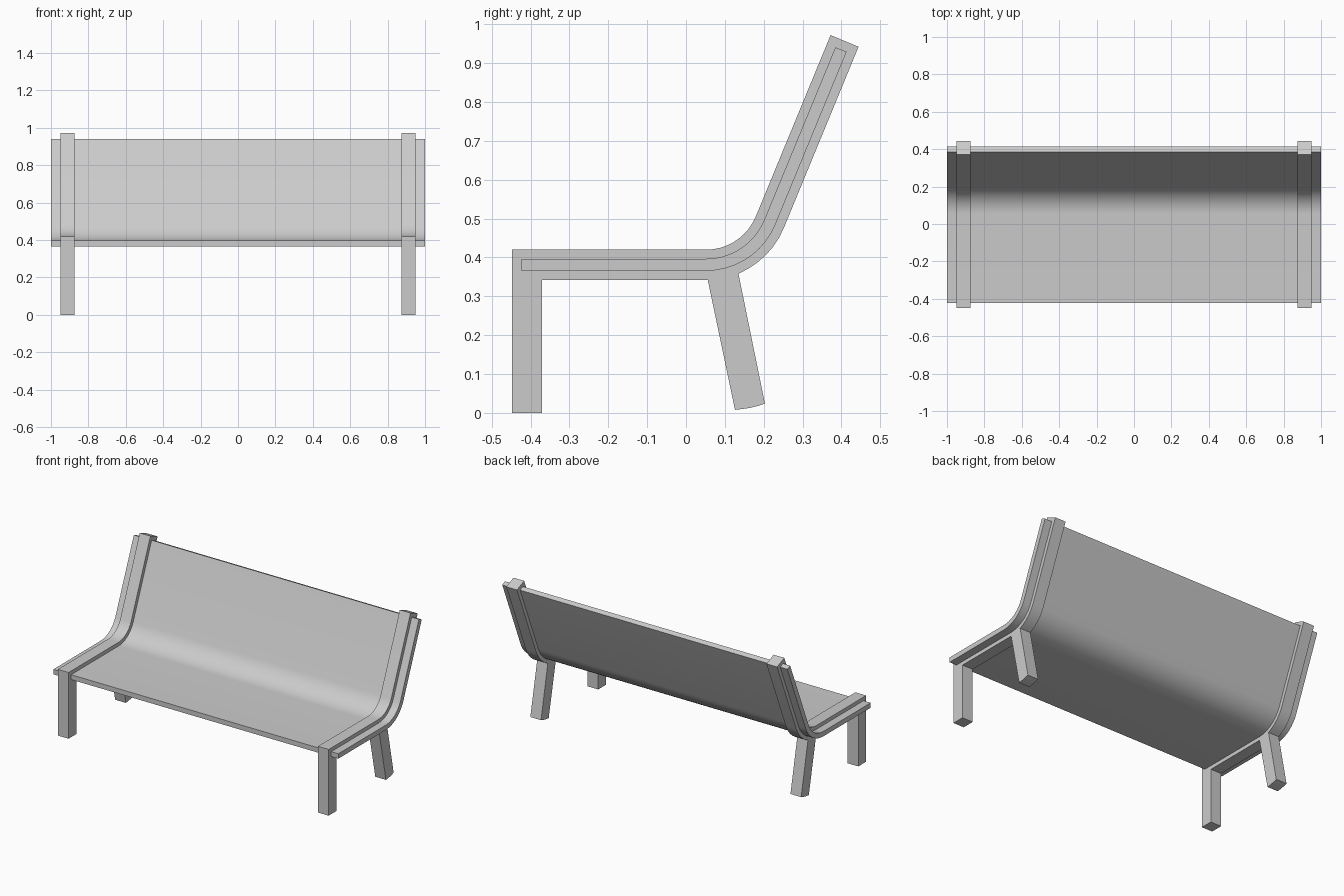
import bpy, bmesh
from math import sin, cos, tan, radians

if "Cube" in bpy.data.objects:
    bpy.data.objects.remove(bpy.data.objects["Cube"])

ANGLE = radians(67.4)          # recline of the back
BEND_Y, MID_Z, RADIUS = 0.052, 0.381, 0.177
TOP_Y, TOP_Z = 0.408, 0.957    # centre of the frame's upper end
SEGMENTS = 9


def bent_edge(offset, front, trim):
    """Side-view line parallel to the bench centreline, offset upwards."""
    r = RADIUS - offset
    cz = MID_Z + RADIUS
    pts = [(front, MID_Z + offset)]
    for i in range(SEGMENTS + 1):
        a = ANGLE * i / SEGMENTS
        pts.append((BEND_Y + r * sin(a), cz - r * cos(a)))
    pts.append((TOP_Y - trim * cos(ANGLE) - offset * sin(ANGLE),
                TOP_Z - trim * sin(ANGLE) + offset * cos(ANGLE)))
    return pts


def extrude_profile(name, profile, x0, x1):
    """Extrude a closed (y, z) outline along x."""
    bm = bmesh.new()
    face = bm.faces.new([bm.verts.new((x0, y, z)) for y, z in profile])
    ext = bmesh.ops.extrude_face_region(bm, geom=[face])
    verts = [g for g in ext["geom"] if isinstance(g, bmesh.types.BMVert)]
    bmesh.ops.translate(bm, verts=verts, vec=(x1 - x0, 0, 0))
    bmesh.ops.recalc_face_normals(bm, faces=bm.faces)
    mesh = bpy.data.meshes.new(name)
    bm.to_mesh(mesh)
    bm.free()
    obj = bpy.data.objects.new(name, mesh)
    bpy.context.collection.objects.link(obj)
    bpy.ops.object.select_all(action='DESELECT')
    obj.select_set(True)
    bpy.context.view_layer.objects.active = obj
    bpy.ops.object.shade_smooth_by_angle(angle=radians(20))
    return obj


# Seat and back: one thin bent sheet
sheet = bent_edge(-0.0155, -0.423, 0.024) + bent_edge(0.0155, -0.423, 0.024)[::-1]
extrude_profile("seat_and_back", sheet, -1.0, 1.0)

# Side frame: front leg, rail, splayed back leg and back post in one outline
front_leg = [(-0.448, 0.0), (-0.37, 0.0), (-0.37, 0.342)]
back_leg = [(0.056, 0.342), (0.126, 0.008), (0.145, 0.010), (0.165, 0.013),
            (0.185, 0.018), (0.203, 0.024), (0.135, 0.358)]
under = [p for p in bent_edge(-0.039, -0.37, 0)[1:] if p[0] > 0.138]
over = bent_edge(0.039, -0.448, 0)[::-1]
frame = extrude_profile("side_frame", front_leg + back_leg + under + over, 0.875, 0.95)
frame.modifiers.new("mirror", 'MIRROR').use_axis = (True, False, False)
